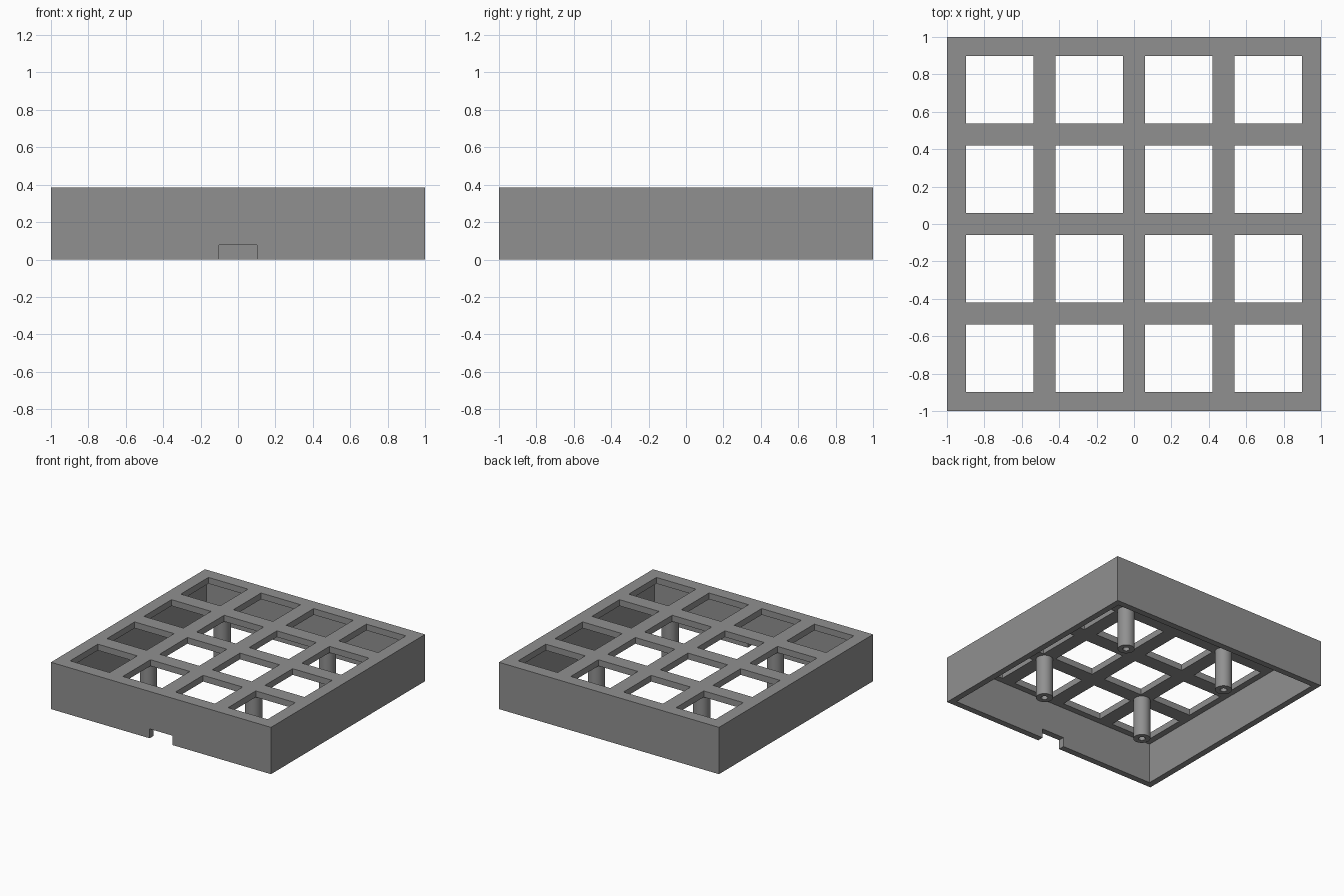
import bpy, bmesh, math
from mathutils import Matrix, Vector

if "Cube" in bpy.data.objects:
    bpy.data.objects.remove(bpy.data.objects["Cube"])

U = 2 / 78            # one design unit; the case is 78 units wide
HEIGHT = 15 * U
WALL = 2 * U
PLATE = 2 * U
HOLE = 14 * U
PITCH = (14 + 14 / 3) * U

grey = bpy.data.materials.new("plain grey")
grey.diffuse_color = (0.28, 0.28, 0.28, 1)
grey.use_nodes = True
grey.node_tree.nodes["Principled BSDF"].inputs["Base Color"].default_value = grey.diffuse_color


def boxes(name, items):
    """One object made of boxes, each given as (min corner, max corner)."""
    bm = bmesh.new()
    for lo, hi in items:
        lo, hi = Vector(lo), Vector(hi)
        m = Matrix.Translation((lo + hi) / 2) @ Matrix.Diagonal((*(hi - lo), 1))
        bmesh.ops.create_cube(bm, size=1, matrix=m)
    return to_object(name, bm)


def to_object(name, bm):
    me = bpy.data.meshes.new(name)
    bm.to_mesh(me)
    bm.free()
    me.materials.append(grey)
    ob = bpy.data.objects.new(name, me)
    bpy.context.collection.objects.link(ob)
    return ob


def cut(target, cutter):
    """Subtract the cutter for good and remove it."""
    mod = target.modifiers.new("cut", 'BOOLEAN')
    mod.operation = 'DIFFERENCE'
    mod.solver = 'EXACT'
    mod.object = cutter
    cutter.hide_render = True
    bpy.context.view_layer.objects.active = target
    bpy.ops.object.modifier_apply(modifier=mod.name)
    bpy.data.objects.remove(cutter)


# Case: open-bottomed box with a top plate
case = boxes("case", [((-1, -1, 0), (1, 1, HEIGHT))])
inner = 1 - WALL
cut(case, boxes("cavity", [((-inner, -inner, -0.1), (inner, inner, HEIGHT - PLATE))]))

# Four by four square openings in the plate
centres = [(i - 1.5) * PITCH for i in range(4)]
h = HOLE / 2
cut(case, boxes("openings", [((x - h, y - h, HEIGHT - PLATE - 0.05), (x + h, y + h, HEIGHT + 0.1))
                             for x in centres for y in centres]))

# Cable notch in the front wall
cut(case, boxes("notch", [((-4 * U, -1.1, -0.1), (4 * U, -inner + 0.05, 3 * U))]))


def post(name, x, y, r_out=2.5 * U, r_in=1 * U, n=32):
    """Hollow screw post hanging from the plate down to the base."""
    bm = bmesh.new()
    top = HEIGHT - PLATE
    rings = []
    for r, z in ((r_out, top), (r_out, 0), (r_in, 0), (r_in, top)):
        rings.append([bm.verts.new((x + r * math.cos(2 * math.pi * i / n),
                                    y + r * math.sin(2 * math.pi * i / n), z)) for i in range(n)])
    for a, b in zip(rings, rings[1:]):
        for i in range(n):
            j = (i + 1) % n
            bm.faces.new((a[i], b[i], b[j], a[j]))
    ob = to_object(name, bm)
    bpy.ops.object.select_all(action='DESELECT')
    ob.select_set(True)
    bpy.context.view_layer.objects.active = ob
    bpy.ops.object.shade_smooth_by_angle(angle=math.radians(30))


# Screw posts under the outer bar crossings
for sx, side in ((-1, "left"), (1, "right")):
    for sy, end in ((-1, "front"), (1, "back")):
        post(f"screw_post_{end}_{side}", sx * PITCH, sy * PITCH)
